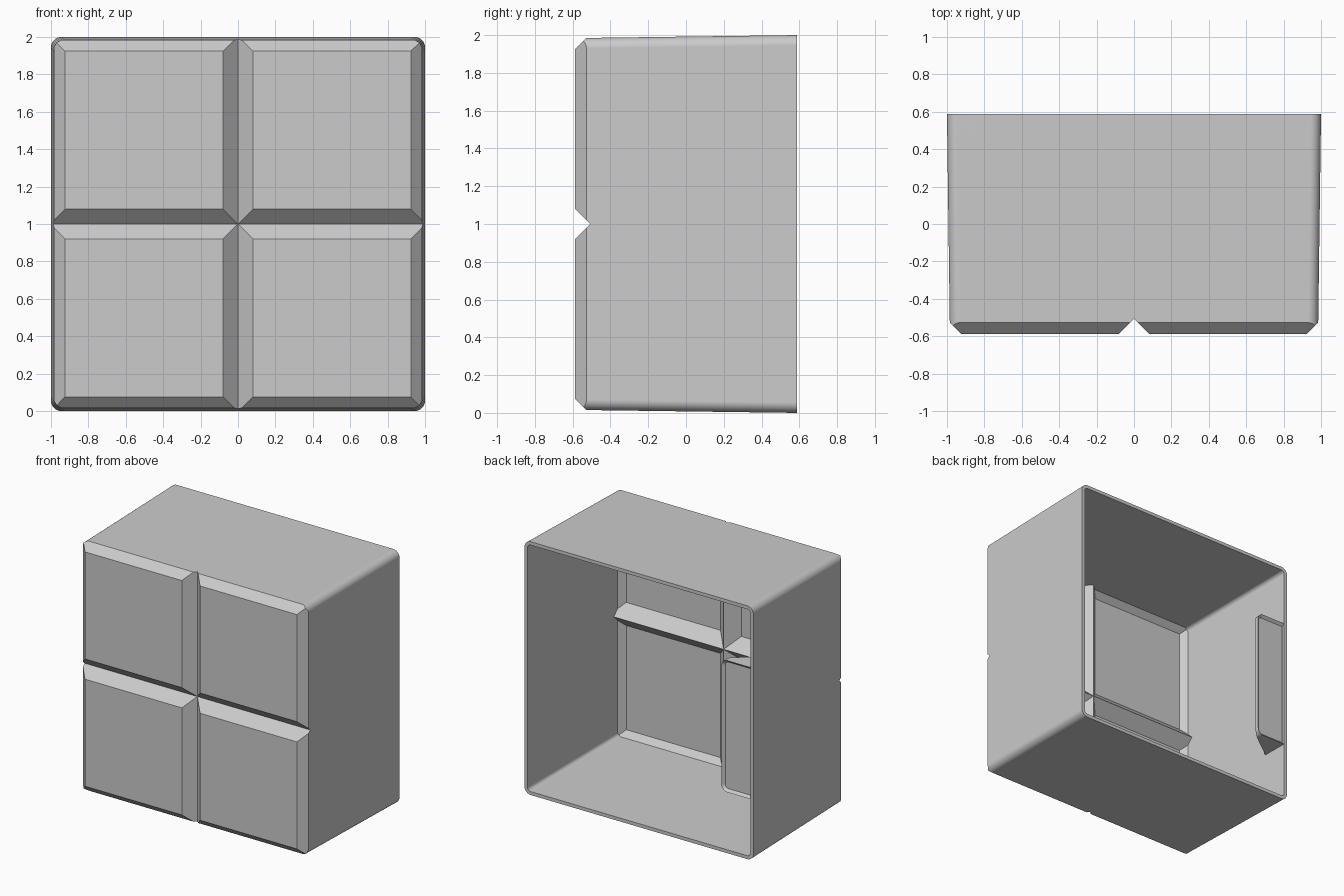
import bpy, bmesh, math

cube = bpy.data.objects.get("Cube")
if cube:
    bpy.data.objects.remove(cube, do_unlink=True)

BACK = 0.587       # open rim
FRONT = -0.587     # cushion faces
WALL = 0.027
GROOVE = 0.08
TAPER = 0.0135

grey = bpy.data.materials.new("plain grey")
grey.use_nodes = True
grey.diffuse_color = (0.6, 0.6, 0.6, 1)
grey.node_tree.nodes["Principled BSDF"].inputs["Base Color"].default_value = (0.6, 0.6, 0.6, 1)


def arc(cx, cz, r, start, steps=8):
    """Quarter circle of (x, z) points."""
    angles = [start + math.pi / 2 * i / steps for i in range(steps + 1)]
    return [(cx + r * math.cos(a), cz + r * math.sin(a)) for a in angles]


def make_object(name, bm):
    bmesh.ops.recalc_face_normals(bm, faces=bm.faces)
    mesh = bpy.data.meshes.new(name)
    bm.to_mesh(mesh)
    bm.free()
    mesh.materials.append(grey)
    obj = bpy.data.objects.new(name, mesh)
    bpy.context.collection.objects.link(obj)
    return obj


def loft(bm, ring_a, ring_b):
    """Closed solid between two matching rings of points; returns the second cap."""
    a = [bm.verts.new(p) for p in ring_a]
    b = [bm.verts.new(p) for p in ring_b]
    for i in range(len(a)):
        j = (i + 1) % len(a)
        bm.faces.new((a[i], a[j], b[j], b[i]))
    bm.faces.new(a)
    return bm.faces.new(b)


def rounded_ring(y, inset):
    half = 1 - TAPER * (BACK - y) - inset
    r = 0.055 - inset
    c = half - r
    pts = []
    for k, (sx, sz) in enumerate(((1, 1), (-1, 1), (-1, -1), (1, -1))):
        pts += arc(sx * c, 1 + sz * c, r, k * math.pi / 2)
    return [(x, y, z) for x, z in pts]


def subtract(obj, cutter):
    mod = obj.modifiers.new("cut", "BOOLEAN")
    mod.operation = "DIFFERENCE"
    mod.solver = "EXACT"
    mod.object = cutter
    bpy.context.view_layer.objects.active = obj
    bpy.ops.object.modifier_apply(modifier=mod.name)
    bpy.data.objects.remove(cutter, do_unlink=True)


def cushion_block(name, inset, back):
    """Tapered rounded block whose front is cut into four chamfered cushions."""
    bm = bmesh.new()
    loft(bm, rounded_ring(FRONT + inset, inset), rounded_ring(back, inset))
    block = make_object(name, bm)
    d = GROOVE + inset * math.sqrt(2)
    diamond = [(d, 0), (0, d), (-d, 0), (0, -d)]
    for upright in (True, False):
        for pos in (-1.005, 0, 1.005):
            def ring(end):
                if upright:
                    return [(pos + u, FRONT + v, 1 + end) for u, v in diamond]
                return [(end, FRONT + v, 1 + pos + u) for u, v in diamond]
            bm = bmesh.new()
            loft(bm, ring(-1.5), ring(1.5))
            subtract(block, make_object("groove_cutter", bm))
    return block


def finish(obj):
    bpy.ops.object.select_all(action="DESELECT")
    obj.select_set(True)
    bpy.context.view_layer.objects.active = obj
    bpy.ops.object.shade_smooth_by_angle(angle=math.radians(25))
    mod = obj.modifiers.new("even_shading", "WEIGHTED_NORMAL")
    mod.keep_sharp = True


# Thin hollow shell, open at the back
shell = cushion_block("shell", 0, BACK)
subtract(shell, cushion_block("cavity_cutter", WALL, BACK + 0.2))
finish(shell)

# Wedge-shaped ledge on the inner side wall, flush with the rim
x0, x1, low, high, r = -0.99, -0.72, 0.48, 1.52, 0.05
outline = [(x0, low)] + arc(x1 - r, low + r, r, -math.pi / 2)
outline += arc(x1 - r, high - r, r, 0) + [(x0, high)]
rim_y = BACK - 0.001
rim = [(x, rim_y, z) for x, z in outline]
slope = [(x, rim_y - 0.03 - 0.2 * (x1 - x) / (x1 - x0), z) for x, z in outline]
bm = bmesh.new()
cap = loft(bm, slope, rim)
bmesh.ops.recalc_face_normals(bm, faces=bm.faces)
# Shallow recessed panel inside the ledge rim
bmesh.ops.inset_region(bm, faces=[cap], thickness=0.02, use_even_offset=True)
bmesh.ops.translate(bm, verts=cap.verts, vec=(0, -0.02, 0))
finish(make_object("side_ledge", bm))
